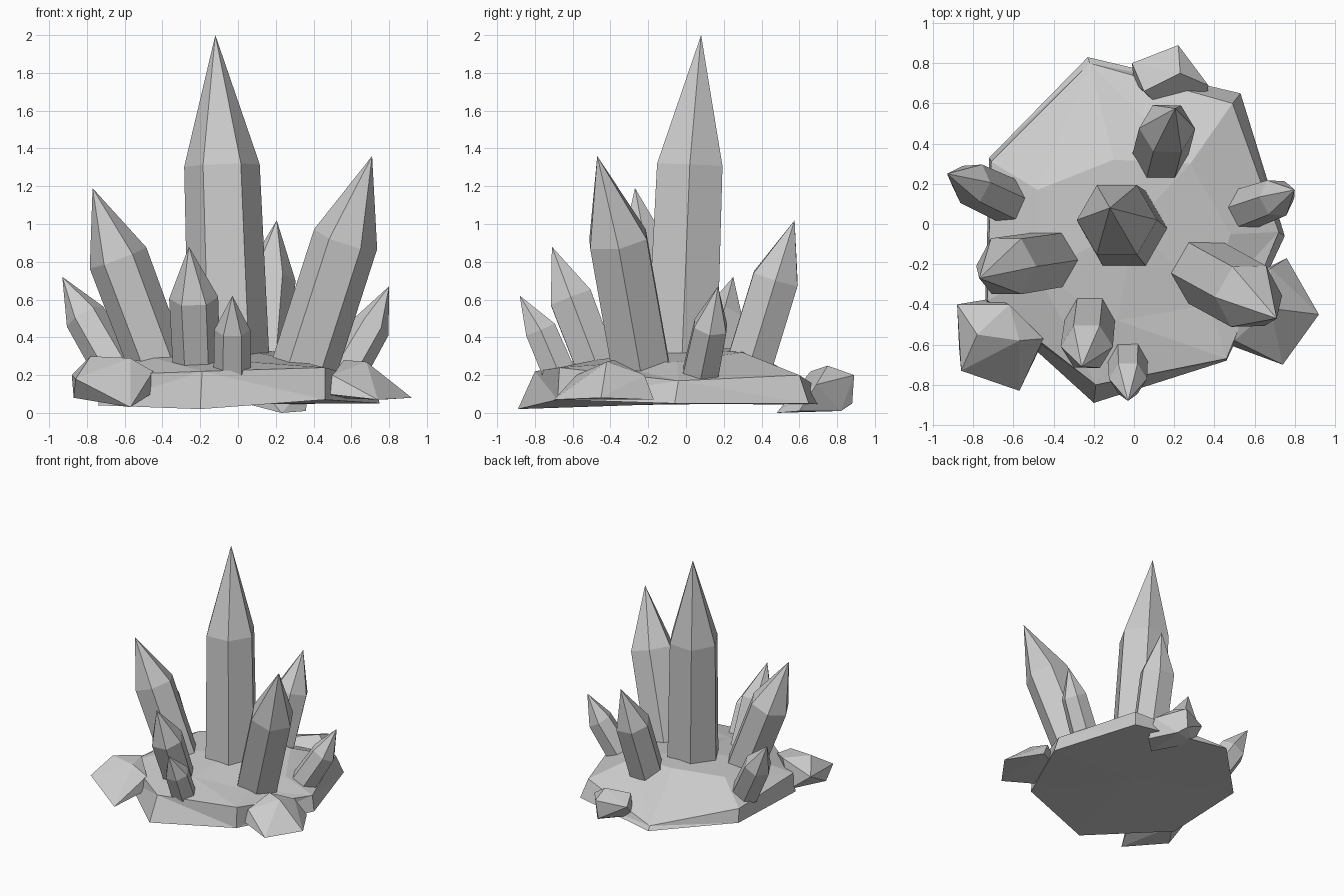
import bpy
import bmesh
from mathutils import Vector

default_cube = bpy.data.objects.get("Cube")
if default_cube:
    bpy.data.objects.remove(default_cube, do_unlink=True)

# One plain grey stone colour for everything
stone = bpy.data.materials.new("stone_grey")
stone.use_nodes = True
stone_colour = (0.6, 0.6, 0.6, 1)
stone.diffuse_color = stone_colour
for node in stone.node_tree.nodes:
    if node.type == "BSDF_PRINCIPLED":
        node.inputs["Base Color"].default_value = stone_colour


def finish(bm, name):
    """Turn a bmesh into a flat shaded stone object."""
    bmesh.ops.recalc_face_normals(bm, faces=bm.faces[:])
    mesh = bpy.data.meshes.new(name)
    bm.to_mesh(mesh)
    bm.free()
    mesh.materials.append(stone)
    created = bpy.data.objects.new(name, mesh)
    bpy.context.scene.collection.objects.link(created)
    return created


def bridge(bm, lower, upper):
    """Join two vertex rings of equal length with quads."""
    count = len(lower)
    for i in range(count):
        j = (i + 1) % count
        bm.faces.new((lower[i], lower[j], upper[j], upper[i]))


def fan(bm, ring, peak):
    """Close a vertex ring with triangles meeting at a peak."""
    centre = bm.verts.new(peak)
    for i, vert in enumerate(ring):
        bm.faces.new((vert, ring[(i + 1) % len(ring)], centre))


def crystal(name, base, shoulder, tip, base_radius, shoulder_radius, sides=6):
    """A leaning prism that ends in a point, sunk slightly into the slab."""
    base, shoulder, tip = Vector(base), Vector(shoulder), Vector(tip)
    axis = (shoulder - base).normalized()
    turn = Vector((0, 0, 1)).rotation_difference(axis)
    bm = bmesh.new()
    rings = []
    for centre, radius in ((base - axis * 0.06, base_radius), (shoulder, shoulder_radius)):
        circle = bmesh.ops.create_circle(bm, segments=sides, radius=radius)["verts"]
        # Start every ring at its +x corner
        circle.sort(key=lambda v: v.co.to_2d().angle_signed(Vector((0, 1)), 0))
        for vert in circle:
            vert.co = centre + turn @ Vector((vert.co.y, vert.co.x, 0))
        rings.append(circle)
    bridge(bm, *rings)
    bm.faces.new(rings[0])
    fan(bm, rings[1], tip)
    return finish(bm, name)


def boulder(name, corners):
    """An angular rock: the convex hull of its corners."""
    bm = bmesh.new()
    for corner in corners:
        bm.verts.new(corner)
    hull = bmesh.ops.convex_hull(bm, input=bm.verts[:])
    loose = [v for v in hull["geom_interior"] if isinstance(v, bmesh.types.BMVert)]
    bmesh.ops.delete(bm, geom=loose, context="VERTS")
    return finish(bm, name)


# Base slab: foot, rim and plateau outlines lofted together
foot = [(-.2, -.89, .02), (.46, -.68, .07), (.75, -.06, .05), (.53, .65, .05),
        (-.23, .83, .04), (-.72, .33, .05), (-.74, -.4, .04)]
rim = [(-.19, -.8, .22), (.46, -.67, .24), (.72, -.04, .17), (.49, .6, .2),
       (-.22, .8, .07), (-.71, .31, .16), (-.73, -.38, .2)]
plateau = [(-.08, -.48, .28), (.38, -.4, .26), (.48, -.05, .27), (.28, .3, .32),
           (-.1, .32, .34), (-.48, .17, .31), (-.48, -.25, .3)]

slab = bmesh.new()
outlines = [[slab.verts.new(p) for p in outline] for outline in (foot, rim, plateau)]
bridge(slab, outlines[0], outlines[1])
bridge(slab, outlines[1], outlines[2])
fan(slab, outlines[2], (0, 0, .34))
fan(slab, outlines[0], (0, 0, .05))
bmesh.ops.triangulate(slab, faces=[f for f in slab.faces if len(f.verts) > 3])
finish(slab, "base_slab")

# Crystals: base centre, shoulder centre, tip, base and shoulder radius
crystal("main_crystal", (-.05, -.02, .32), (-.085, .02, 1.31), (-.12, .08, 2), .215, .2)
crystal("tall_left_crystal", (.37, -.25, .3), (.57, -.36, .92), (.71, -.47, 1.36), .175, .175)
crystal("tall_right_crystal", (-.44, -.18, .3), (-.635, -.21, .82), (-.77, -.27, 1.19), .155, .16)
crystal("back_crystal", (.13, .34, .27), (.165, .475, .71), (.205, .575, 1.02), .14, .14)
crystal("front_crystal", (-.22, -.48, .27), (-.235, -.61, .61), (-.26, -.71, .88), .125, .13)
crystal("small_front_crystal", (-.03, -.68, .23), (-.03, -.77, .44), (-.03, -.88, .62), .1, .095)
crystal("small_right_crystal", (-.66, .13, .25), (-.81, .2, .51), (-.93, .25, .72), .115, .11)
crystal("small_left_crystal", (.57, .08, .22), (.71, .13, .46), (.8, .17, .67), .11, .1)

# Boulders around the rim
boulder("front_right_boulder", [
    (-.88, -.4, .2), (-.87, -.62, .08), (-.86, -.73, .18), (-.57, -.83, .03), (-.45, -.57, .22),
    (-.46, -.6, .1), (-.62, -.4, .29), (-.78, -.55, .3), (-.57, -.58, .29), (-.7, -.37, .06)])
boulder("front_left_boulder", [
    (.92, -.45, .08), (.74, -.7, .07), (.47, -.6, .1), (.5, -.58, .2), (.76, -.17, .07),
    (.68, -.22, .2), (.56, -.38, .28), (.68, -.42, .27), (.5, -.3, .08)])
boulder("back_boulder", [
    (.22, .89, .2), (.2, .88, .05), (-.01, .8, .17), (0, .7, .06), (.05, .66, .22),
    (.37, .69, .15), (.23, .75, .25), (.36, .6, .01), (.23, .48, 0), (.25, .82, .01)])
